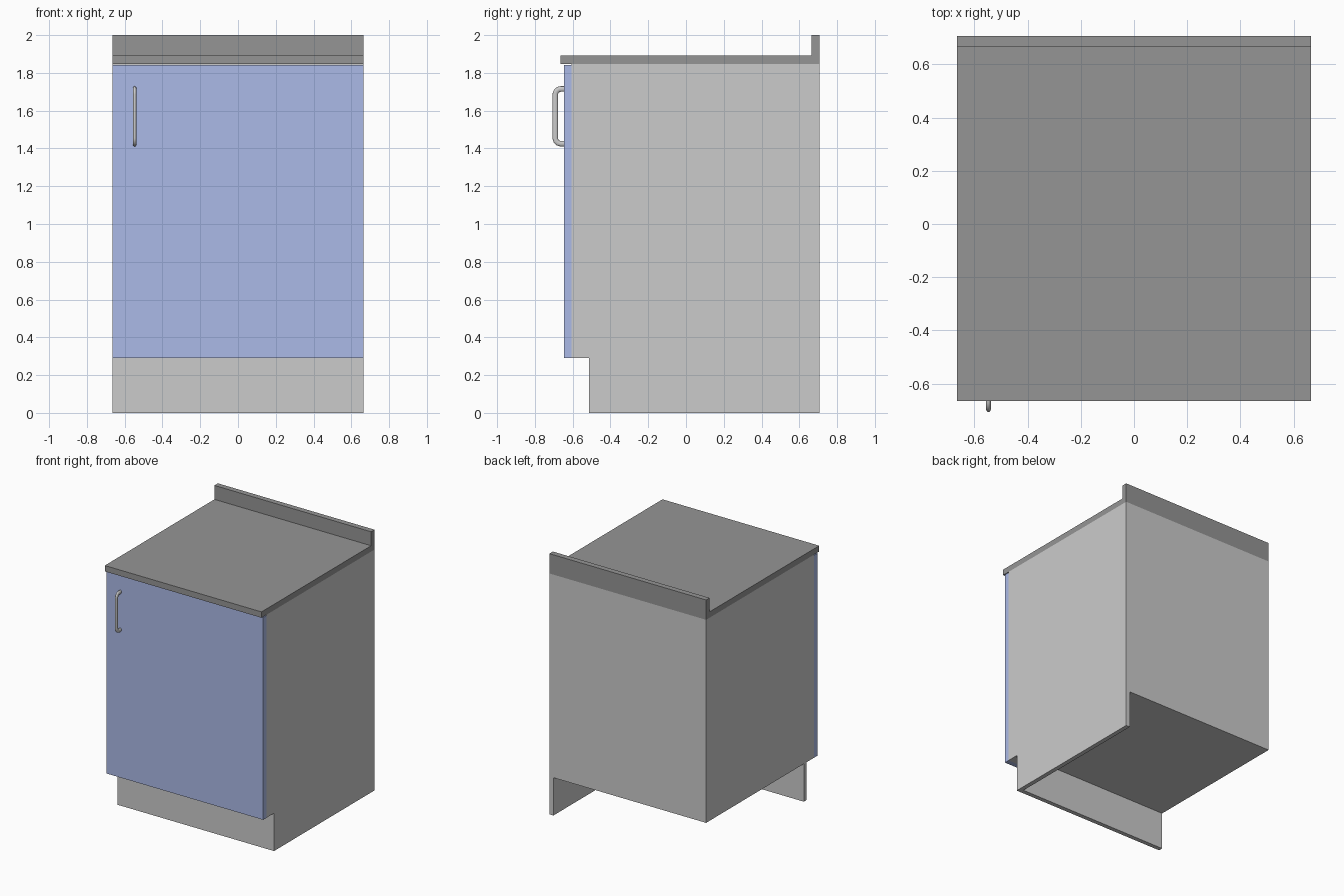
import bpy, bmesh, math
from mathutils import Vector

if "Cube" in bpy.data.objects:
    bpy.data.objects.remove(bpy.data.objects["Cube"])


def material(name, rgb):
    m = bpy.data.materials.new(name)
    m.diffuse_color = (*rgb, 1)
    m.use_nodes = True
    m.node_tree.nodes["Principled BSDF"].inputs["Base Color"].default_value = m.diffuse_color
    return m


def add_object(name, bm, mat=None):
    bmesh.ops.recalc_face_normals(bm, faces=bm.faces)
    mesh = bpy.data.meshes.new(name)
    bm.to_mesh(mesh)
    bm.free()
    obj = bpy.data.objects.new(name, mesh)
    bpy.context.collection.objects.link(obj)
    if mat:
        mesh.materials.append(mat)
    return obj


def extrude_yz(name, profile, x0, x1, mat=None):
    """Extrude a (y, z) outline from x0 to x1."""
    bm = bmesh.new()
    face = bm.faces.new([bm.verts.new((x0, y, z)) for y, z in profile])
    out = bmesh.ops.extrude_face_region(bm, geom=[face])
    verts = [v for v in out["geom"] if isinstance(v, bmesh.types.BMVert)]
    bmesh.ops.translate(bm, verts=verts, vec=(x1 - x0, 0, 0))
    return add_object(name, bm, mat)


def rect(y0, y1, z0, z1):
    return [(y0, z0), (y1, z0), (y1, z1), (y0, z1)]


W = 0.665            # half width
BACK = 0.706         # rear plane
KICK = 0.29          # toe-kick height
TOE = -0.513         # toe-kick front
FRONT = -0.605       # carcass front
T = 0.034            # panel thickness
TOP = 1.848          # carcass top

dark = material("worktop_grey", (0.3, 0.3, 0.3))
blue = material("door_blue", (0.41, 0.49, 0.8))

# Carcass, with one full-height side panel and a toe board
extrude_yz("carcass", rect(FRONT, BACK, KICK, TOP), -W, W - T)
extrude_yz("right_side_panel",
           [(TOE, 0), (BACK, 0), (BACK, TOP), (FRONT, TOP), (FRONT, KICK), (TOE, KICK)],
           W - T, W)
extrude_yz("toe_board", rect(TOE, TOE + T, 0, KICK), -W, W - T)

# Door
extrude_yz("door", rect(-0.645, FRONT, KICK, 1.842), -W, W, blue)

# Worktop with upstand along the back
extrude_yz("worktop",
           [(-0.665, TOP), (BACK, TOP), (BACK, 2), (0.664, 2), (0.664, 1.893), (-0.665, 1.893)],
           -W, W, dark)

# Bow handle: oval section swept along a rounded path
path = [Vector((-0.64, 1.425))]
R, Y, N = 0.03, -0.692, 6
for zc, start in ((1.425 + R, 270), (1.715 - R, 180)):
    for i in range(N + 1):
        a = math.radians(start - 90 * i / N)
        path.append(Vector((Y + R + R * math.cos(a), zc + R * math.sin(a))))
path.append(Vector((-0.64, 1.715)))

bm = bmesh.new()
rings, S = [], 16
for i, p in enumerate(path):
    t = (path[min(i + 1, len(path) - 1)] - path[max(i - 1, 0)]).normalized()
    n = Vector((-t.y, t.x))
    ring = []
    for k in range(S):
        a = math.tau * k / S
        q = p + n * (0.0145 * math.sin(a))
        ring.append(bm.verts.new((-0.547 + 0.0095 * math.cos(a), q.x, q.y)))
    rings.append(ring)
for a, b in zip(rings, rings[1:]):
    for k in range(S):
        bm.faces.new((a[k], a[(k + 1) % S], b[(k + 1) % S], b[k]))
bm.faces.new(rings[0])
bm.faces.new(rings[-1])
handle = add_object("handle", bm)
bpy.context.view_layer.objects.active = handle
handle.select_set(True)
bpy.ops.object.shade_smooth_by_angle(angle=math.radians(40))
